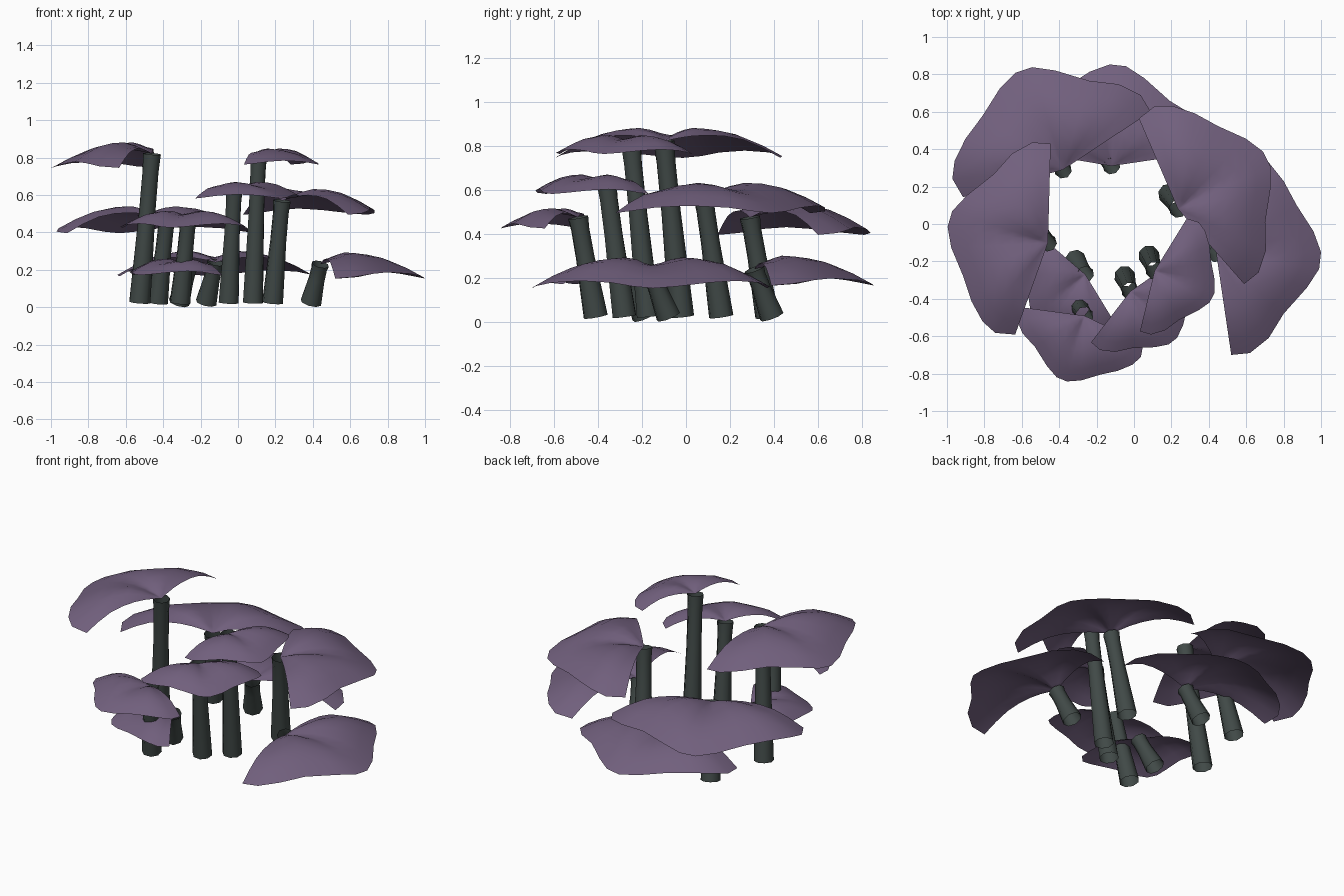
import bpy, bmesh, math
from mathutils import Vector, Matrix

cube = bpy.data.objects.get("Cube")
if cube:
    bpy.data.objects.remove(cube, do_unlink=True)


def make_material(name, rgb):
    mat = bpy.data.materials.new(name)
    mat.use_nodes = True
    mat.diffuse_color = (*rgb, 1)
    mat.node_tree.nodes["Principled BSDF"].inputs["Base Color"].default_value = (*rgb, 1)
    return mat


PURPLE = make_material("dusky_purple", (0.167, 0.117, 0.207))
DARK = make_material("dark_stem_grey", (0.052, 0.067, 0.063))

# Lobed fan outline (sideways, outward) from the stem, and height along each ray
OUTLINE = [(-.54, .08), (-.53, .18), (-.45, .28), (-.32, .36), (-.18, .485),
           (-.08, .55), (.01, .56), (.12, .52), (.26, .43), (.39, .36),
           (.49, .28), (.54, .2), (.53, .09)]
PROFILE = [(.1, .018), (.22, .035), (.36, .046), (.52, .042), (.68, .025),
           (.84, -.012), (1, -.06)]


def add_object(name, bm, mat):
    mesh = bpy.data.meshes.new(name)
    bm.to_mesh(mesh)
    bm.free()
    mesh.materials.append(mat)
    mesh.shade_smooth()
    obj = bpy.data.objects.new(name, mesh)
    bpy.context.collection.objects.link(obj)


def make_cap(name, top, angle, size):
    """Thin wavy half-round fan spreading outward from the stem top."""
    bm = bmesh.new()
    centre = bm.verts.new((0, 0, 0))
    rays = []
    for k, (side, out) in enumerate(OUTLINE):
        wave = -0.017 * math.cos(math.tau * k / 6)
        rays.append([bm.verts.new((out * t, side * t, h + wave * min(1, 3 * t)))
                     for t, h in PROFILE])
    for a, b in zip(rays, rays[1:]):
        bm.faces.new((centre, a[0], b[0]))
        for i in range(len(PROFILE) - 1):
            bm.faces.new((a[i], a[i + 1], b[i + 1], b[i]))
    bm.transform(Matrix.Translation(top) @ Matrix.Rotation(math.radians(angle), 4, "Z")
                 @ Matrix.Scale(size, 4))
    add_object(name, bm, PURPLE)


def make_stem(name, base, top):
    """Open, waisted tube leaning from base to top."""
    bm = bmesh.new()
    axis = top - base
    turn = axis.to_track_quat("Z", "Y")
    rings = []
    for t, r in ((0, .057), (.15, .054), (.6, .044), (.88, .043), (1, .048)):
        rings.append([bm.verts.new(base + axis * t + turn @ Vector(
            (r * math.cos(math.tau * i / 8), r * math.sin(math.tau * i / 8), 0)))
            for i in range(8)])
    for lo, hi in zip(rings, rings[1:]):
        for i in range(8):
            j = (i + 1) % 8
            bm.faces.new((lo[i], lo[j], hi[j], hi[i]))
    add_object(name, bm, DARK)


# place: stem top, facing angle, fan size, stem lean in x
FUNGI = {
    "left": ((.44, -.16, .23), 0, 1, .05),
    "back_left": ((.235, .08, .57), 33, .98, .05),
    "back": ((-.12, .31, .24), 90, .97, .05),
    "back_right": ((-.38, .29, .475), 115, 1.03, .05),
    "right": ((-.46, -.1, .82), 170, .97, .065),
    "front_right_low": ((-.26, -.27, .22), -139, .63, .055),
    "front_right": ((-.265, -.49, .475), -106, .65, .045),
    "front": ((-.02, -.36, .63), -46, .63, .03),
    "front_left": ((.11, -.25, .81), -22, .61, .03),
}
for place, (top, angle, size, lean) in FUNGI.items():
    top = Vector(top)
    base = Vector((top.x - lean, top.y + .08, .025))
    make_stem(place + "_stem", base, top)
    make_cap(place + "_cap", top, angle, size)
